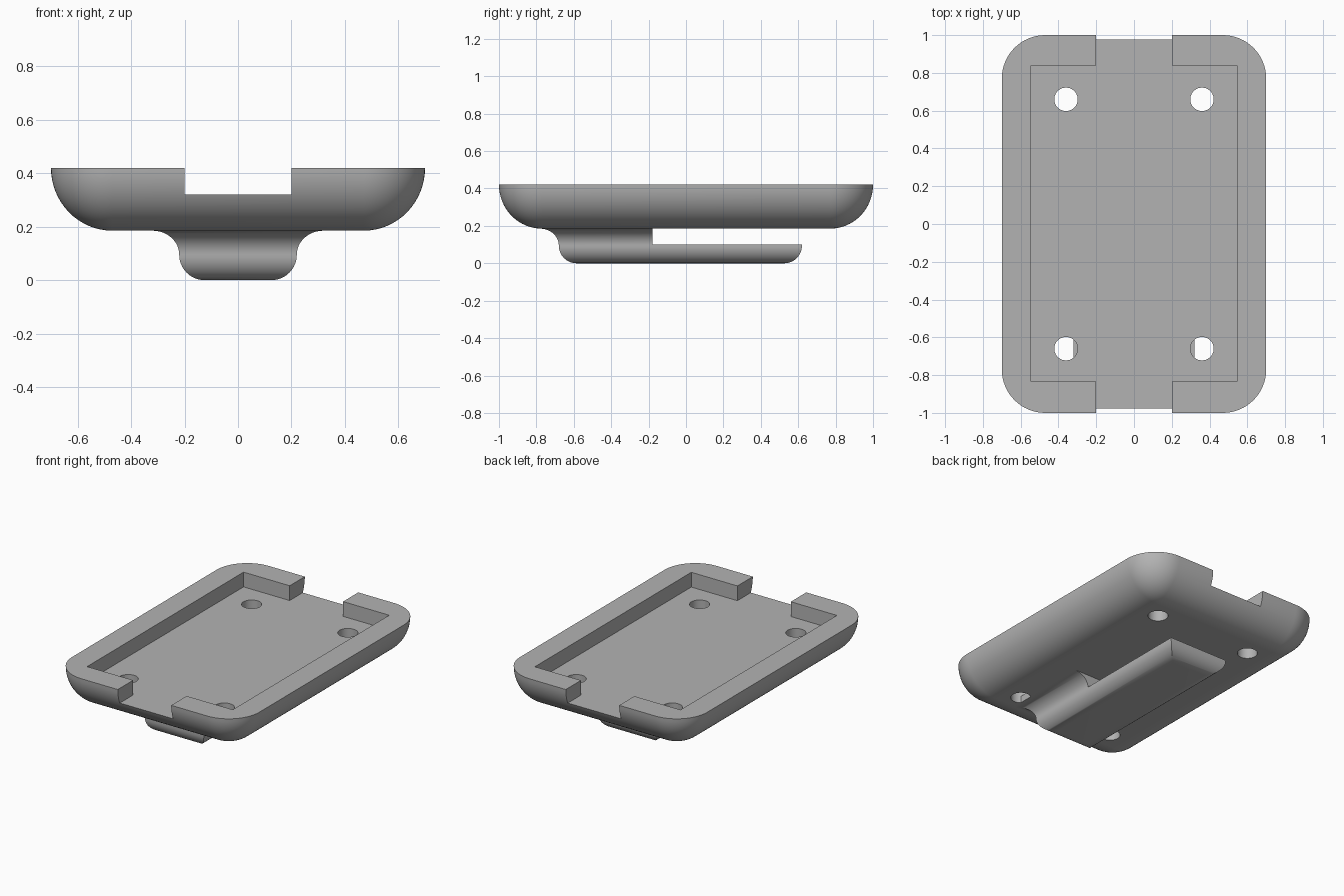
import bpy, bmesh, math
from mathutils import Vector

if "Cube" in bpy.data.objects:
    bpy.data.objects.remove(bpy.data.objects["Cube"])

grey = bpy.data.materials.new("matte_grey")
grey.use_nodes = True
GREY = (0.45, 0.45, 0.45, 1)
grey.diffuse_color = GREY
grey.node_tree.nodes["Principled BSDF"].inputs["Base Color"].default_value = GREY

STEPS = 16
RIM_Z, TRAY_Z, FLOOR_Z = 0.42, 0.185, 0.32


def finish(name, bm):
    bmesh.ops.remove_doubles(bm, verts=bm.verts, dist=1e-5)
    bmesh.ops.recalc_face_normals(bm, faces=bm.faces)
    mesh = bpy.data.meshes.new(name)
    bm.to_mesh(mesh)
    bm.free()
    mesh.materials.append(grey)
    obj = bpy.data.objects.new(name, mesh)
    bpy.context.collection.objects.link(obj)
    return obj


def loft(name, rings):
    """Skin a stack of closed rings and cap both ends."""
    bm = bmesh.new()
    loops = [[bm.verts.new(p) for p in ring] for ring in rings]
    n = len(loops[0])
    for low, high in zip(loops, loops[1:]):
        for i in range(n):
            j = (i + 1) % n
            bm.faces.new((low[i], low[j], high[j], high[i]))
    bm.faces.new(loops[0][::-1])
    bm.faces.new(loops[-1])
    return finish(name, bm)


def box(name, low, high):
    bm = bmesh.new()
    bmesh.ops.create_cube(bm, size=1)
    low, high = Vector(low), Vector(high)
    for v in bm.verts:
        v.co = (low + high) / 2 + v.co * (high - low)
    return finish(name, bm)


def combine(obj, tool, operation):
    """Apply a boolean and discard the tool object."""
    tool.hide_render = True
    mod = obj.modifiers.new("boolean", "BOOLEAN")
    mod.operation, mod.solver, mod.object = operation, "EXACT", tool
    bpy.context.view_layer.objects.active = obj
    bpy.ops.object.modifier_apply(modifier=mod.name)
    bpy.data.objects.remove(tool)


def rounded_ring(radius, z):
    """Rounded rectangle grown by radius around the flat base of the tray."""
    ring = []
    for quarter, (sx, sy) in enumerate(((1, 1), (-1, 1), (-1, -1), (1, -1))):
        for i in range(STEPS + 1):
            a = math.pi / 2 * (quarter + i / STEPS)
            ring.append((sx * 0.47 + radius * math.cos(a),
                         sy * 0.77 + radius * math.sin(a), z))
    return ring


# Tray shell with ball-rounded lower corners
angles = [math.pi / 2 * i / STEPS for i in range(STEPS + 1)]
height = RIM_Z - TRAY_Z
tray = loft("mounting_tray", [rounded_ring(max(0.23 * math.sin(a), 0.0005),
                                           RIM_Z - height * math.cos(a)) for a in angles])

# Recess and the open notches at both ends
combine(tray, box("recess_cutter", (-0.545, -0.835, FLOOR_Z), (0.545, 0.838, 0.6)), "DIFFERENCE")
combine(tray, box("notch_cutter", (-0.2, -1.2, FLOOR_Z), (0.2, 1.2, 0.6)), "DIFFERENCE")

# Screw holes
for x in (-0.36, 0.36):
    for y in (-0.66, 0.66):
        bm = bmesh.new()
        bmesh.ops.create_cone(bm, cap_ends=True, segments=40, radius1=0.062, radius2=0.062, depth=1)
        bmesh.ops.translate(bm, verts=bm.verts, vec=(x, y, 0.3))
        combine(tray, finish("hole_cutter", bm), "DIFFERENCE")


# Belt clip: rounded underside, then a concave flare into the tray
def clip_ring(grow, z):
    x, front, back = 0.22 + grow, -0.68 - grow, 0.62 + grow
    return [(-x, front, z), (x, front, z), (x, back, z), (-x, back, z)]


R, FLARE = 0.095, 0.09
rings = [clip_ring(-R + R * math.sin(a), R - R * math.cos(a)) for a in angles]
rings += [clip_ring(0.1 * (1 - math.cos(a)), R + FLARE * math.sin(a)) for a in angles]
rings.append(clip_ring(0.1, 0.23))
clip = loft("belt_clip", rings)
combine(clip, box("slot_cutter", (-1, -0.18, 0.1), (1, 1, 0.4)), "DIFFERENCE")
combine(tray, clip, "UNION")

# Smooth curves, crisp edges
bpy.ops.object.select_all(action="DESELECT")
tray.select_set(True)
bpy.context.view_layer.objects.active = tray
bpy.ops.object.shade_smooth_by_angle(angle=math.radians(30))
